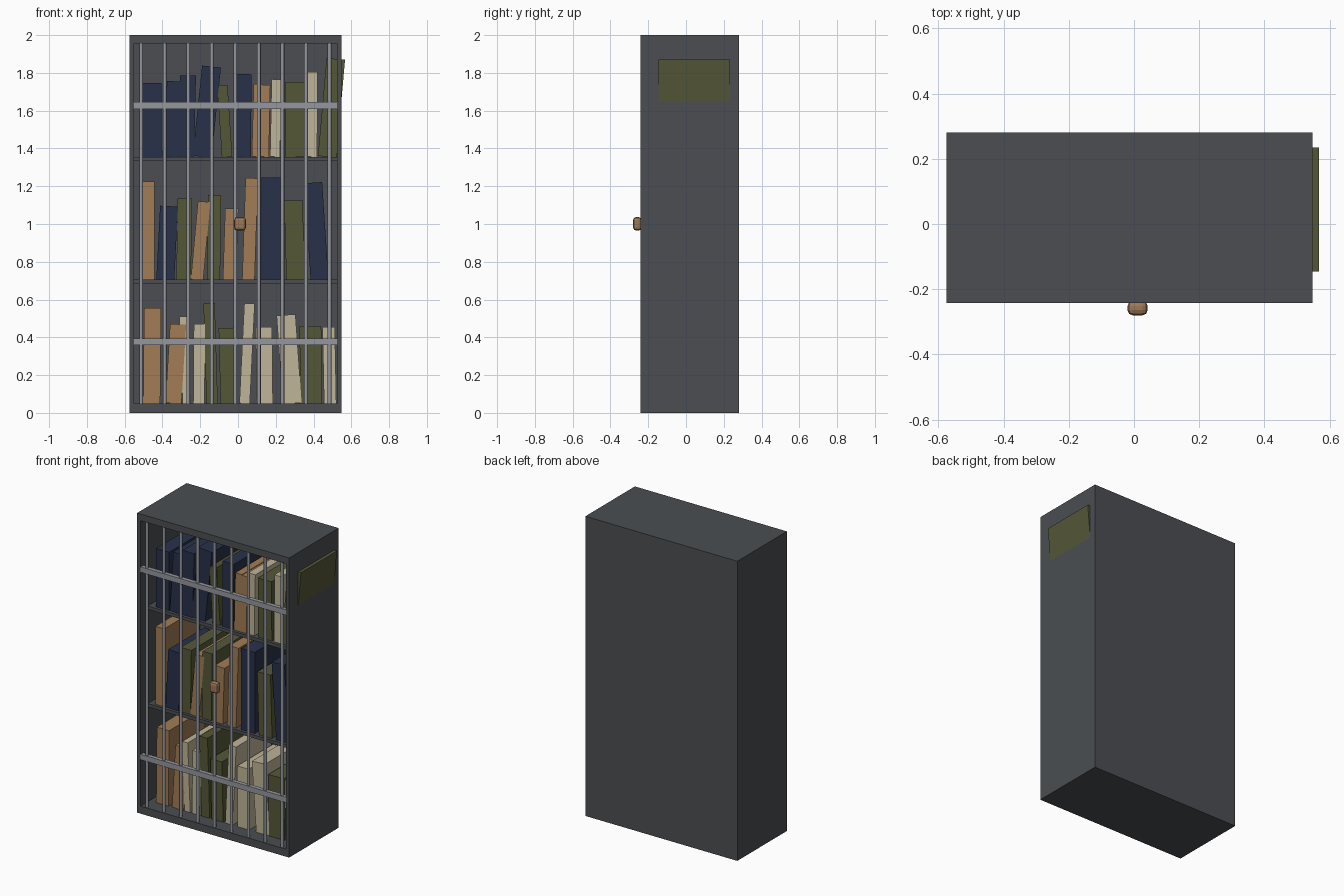
import bpy, bmesh, math
from mathutils import Matrix, Vector


def mat(name, rgb):
    m = bpy.data.materials.new(name)
    m.diffuse_color = (*rgb, 1)
    return m


IRON = mat("dark iron", (0.07, 0.076, 0.085))
STEEL = mat("steel", (0.30, 0.31, 0.34))
BRASS = mat("brass", (0.34, 0.19, 0.09))
COVERS = {
    "n": mat("navy", (0.022, 0.031, 0.068)),
    "o": mat("olive", (0.09, 0.097, 0.038)),
    "t": mat("tan", (0.36, 0.20, 0.092)),
    "c": mat("cream", (0.52, 0.46, 0.31)),
}


def finish(bm, name, m):
    me = bpy.data.meshes.new(name)
    bm.to_mesh(me)
    bm.free()
    me.materials.append(m)
    ob = bpy.data.objects.new(name, me)
    bpy.context.collection.objects.link(ob)
    return ob


def box(name, lo, hi, m):
    lo, hi = Vector(lo), Vector(hi)
    bm = bmesh.new()
    bmesh.ops.create_cube(bm, size=1, matrix=Matrix.Translation((lo + hi) / 2)
                          @ Matrix.Diagonal((*(hi - lo), 1)))
    return finish(bm, name, m)


# Cabinet: a block whose front face is inset and pushed back
X0, X1, Y0, Y1 = -0.575, 0.547, -0.242, 0.28
IX0, IX1, IZ0, IZ1 = -0.551, 0.525, 0.05, 1.955
bm = bmesh.new()
bmesh.ops.create_cube(bm, size=1, matrix=Matrix.Translation(((X0 + X1) / 2, (Y0 + Y1) / 2, 1))
                      @ Matrix.Diagonal((X1 - X0, Y1 - Y0, 2, 1)))
front = min(bm.faces, key=lambda f: f.calc_center_median().y)
bmesh.ops.inset_region(bm, faces=[front], thickness=0.02)
for v in front.verts:
    v.co.x = IX0 if v.co.x < 0 else IX1
    v.co.z = IZ0 if v.co.z < 1 else IZ1
inner = bmesh.ops.extrude_discrete_faces(bm, faces=[front])["faces"][0]
for v in inner.verts:
    v.co.y = 0.255
finish(bm, "cabinet", IRON)

# Shelves
for z in (0.705, 1.356):
    box("shelf", (IX0 - 0.005, -0.165, z - 0.022), (IX1 + 0.005, 0.26, z), IRON)

# Vertical rods and the two cross bars of the grille
for i in range(9):
    bm = bmesh.new()
    bmesh.ops.create_cone(bm, cap_ends=True, segments=12, radius1=0.01, radius2=0.01,
                          depth=IZ1 - IZ0,
                          matrix=Matrix.Translation((-0.513 + i * 0.1247, -0.226, (IZ0 + IZ1) / 2)))
    rod = finish(bm, "grille_rod", STEEL)
    for p in rod.data.polygons:
        p.use_smooth = len(p.vertices) == 4
    rod.data.set_sharp_from_angle(angle=math.radians(40))
for z in (0.377, 1.628):
    box("grille_cross_bar", (IX0, -0.24, z - 0.018), (IX1, -0.212, z + 0.018), STEEL)

# Lock knob on the front
knob = box("lock_knob", (-0.02, -0.28, 0.965), (0.042, -0.236, 1.037), BRASS)
bev = knob.modifiers.new("bevel", "BEVEL")
bev.width, bev.segments = 0.016, 2

# Books: base z, cover letters, then (base centre x, width, height, lean at the top)
ROWS = [
    (1.356, "nnnnonttcoco", [
        (-0.455, 0.098, 0.39, 0), (-0.358, 0.085, 0.40, 0.025), (-0.275, 0.085, 0.43, 0.01),
        (-0.19, 0.1, 0.48, 0.05), (-0.058, 0.055, 0.38, -0.025), (0.027, 0.083, 0.437, 0.003),
        (0.097, 0.048, 0.385, 0.01), (0.138, 0.05, 0.38, 0.008), (0.196, 0.052, 0.41, 0.008),
        (0.302, 0.1, 0.395, -0.003), (0.394, 0.05, 0.448, 0.002), (0.472, 0.098, 0.52, 0.046)]),
    (0.705, "tnototttnon"[:7] + "non"[:3], [
        (-0.475, 0.064, 0.52, 0), (-0.385, 0.095, 0.39, 0.02), (-0.288, 0.077, 0.43, 0.007),
        (-0.217, 0.066, 0.415, 0.038), (-0.13, 0.07, 0.447, 0.006), (-0.045, 0.07, 0.377, 0.012),
        (0.055, 0.066, 0.538, 0.018), (0.175, 0.102, 0.542, 0), (0.305, 0.098, 0.42, -0.012),
        (0.432, 0.095, 0.515, -0.034)]),
    (0.05, "ttccoocccoc", [
        (-0.457, 0.09, 0.505, 0.005), (-0.342, 0.085, 0.42, 0.025), (-0.272, 0.042, 0.46, -0.018),
        (-0.207, 0.06, 0.42, 0.003), (-0.137, 0.06, 0.53, -0.016), (-0.05, 0.085, 0.4, -0.01),
        (0.035, 0.055, 0.53, 0.026), (0.142, 0.085, 0.405, -0.004), (0.287, 0.1, 0.47, -0.033),
        (0.388, 0.115, 0.41, -0.005), (0.488, 0.065, 0.405, -0.008)]),
]
for base, covers, books in ROWS:
    for key, (x, w, h, lean) in zip(covers, books):
        ob = box("book", (-w / 2, -0.146, 0), (w / 2, 0.234, h), COVERS[key])
        ob.data.transform(Matrix.Translation((x, 0, base))
                          @ Matrix.Rotation(math.atan2(lean, h), 4, "Y"))
